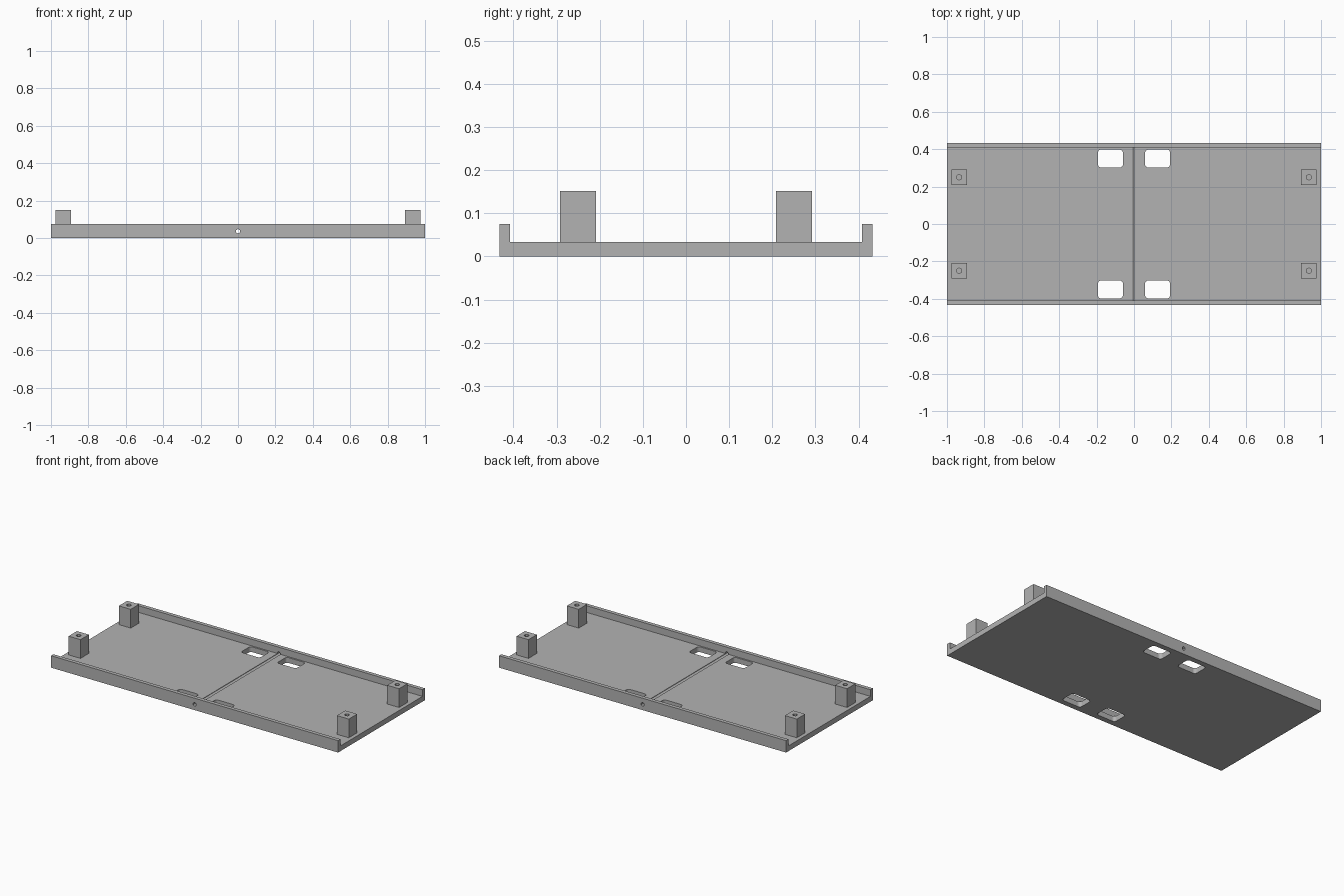
import bpy
import bmesh
from math import sin, cos, pi, radians
from mathutils import Vector

if "Cube" in bpy.data.objects:
    bpy.data.objects.remove(bpy.data.objects["Cube"], do_unlink=True)

GREY = (0.45, 0.45, 0.45)
grey = bpy.data.materials.new("light_grey")
grey.use_nodes = True
grey.diffuse_color = (*GREY, 1)
grey.node_tree.nodes["Principled BSDF"].inputs["Base Color"].default_value = (*GREY, 1)

FLOOR, LIP_TOP, POST_TOP = 0.033, 0.075, 0.151
HALF_Y, LIP_IN = 0.432, 0.408


def prism(name, points, start, sweep):
    """Extrude a flat outline, given as 3D points, along a sweep vector."""
    bm = bmesh.new()
    face = bm.faces.new([bm.verts.new(Vector(p) + Vector(start)) for p in points])
    new = bmesh.ops.extrude_face_region(bm, geom=[face])["geom"]
    verts = [v for v in new if isinstance(v, bmesh.types.BMVert)]
    bmesh.ops.translate(bm, verts=verts, vec=sweep)
    bmesh.ops.recalc_face_normals(bm, faces=bm.faces)
    mesh = bpy.data.meshes.new(name)
    bm.to_mesh(mesh)
    bm.free()
    mesh.materials.append(grey)
    obj = bpy.data.objects.new(name, mesh)
    bpy.context.collection.objects.link(obj)
    return obj


def cut(target, cutter):
    """Subtract the cutter from the target, then discard it."""
    cutter.hide_render = True
    mod = target.modifiers.new("cut", "BOOLEAN")
    mod.operation = "DIFFERENCE"
    mod.solver = "EXACT"
    mod.object = cutter
    bpy.context.view_layer.objects.active = target
    bpy.ops.object.modifier_apply(modifier=mod.name)
    bpy.data.objects.remove(cutter, do_unlink=True)


def rectangle(hx, hy):
    return [(-hx, -hy, 0), (hx, -hy, 0), (hx, hy, 0), (-hx, hy, 0)]


def rounded_rectangle(hx, hy, r, steps=5):
    points = []
    for quarter, (sx, sy) in enumerate([(1, 1), (-1, 1), (-1, -1), (1, -1)]):
        for i in range(steps + 1):
            a = radians(90) * (quarter + i / steps)
            points.append((sx * (hx - r) + r * cos(a), sy * (hy - r) + r * sin(a), 0))
    return points


def hexagon(r):
    return [(r * sin(i * pi / 3), r * cos(i * pi / 3)) for i in range(6)]


# Tray: floor with a raised lip along the front and back
half = [(HALF_Y, 0), (HALF_Y, LIP_TOP), (LIP_IN, LIP_TOP), (LIP_IN, FLOOR)]
section = half + [(-y, z) for y, z in reversed(half)]
tray = prism("tray", [(0, y, z) for y, z in section], (-1, 0, 0), (2, 0, 0))

# Four rounded windows through the floor
for sx in (-1, 1):
    for sy in (-1, 1):
        cut(tray, prism("window_cutter", rounded_rectangle(0.067, 0.048, 0.018),
                        (sx * 0.126, sy * 0.35, -0.1), (0, 0, 0.3)))

# Bore through both lips, leaving a groove across the floor
cut(tray, prism("bore_cutter", [(x, 0, z) for x, z in hexagon(0.012)],
                (0, -0.5, 0.036), (0, 1, 0)))

# Corner posts with a screw hole in the top
for sx, side in ((-1, "right"), (1, "left")):
    for sy, end in ((-1, "front"), (1, "back")):
        x, y = sx * 0.935, sy * 0.25
        post = prism(f"{end}_{side}_post", rectangle(0.0415, 0.0415),
                     (x, y, FLOOR - 0.005), (0, 0, POST_TOP - FLOOR + 0.005))
        cut(post, prism("screw_hole_cutter", [(u, v, 0) for u, v in hexagon(0.015)],
                        (x, y, FLOOR + 0.01), (0, 0, 0.2)))
